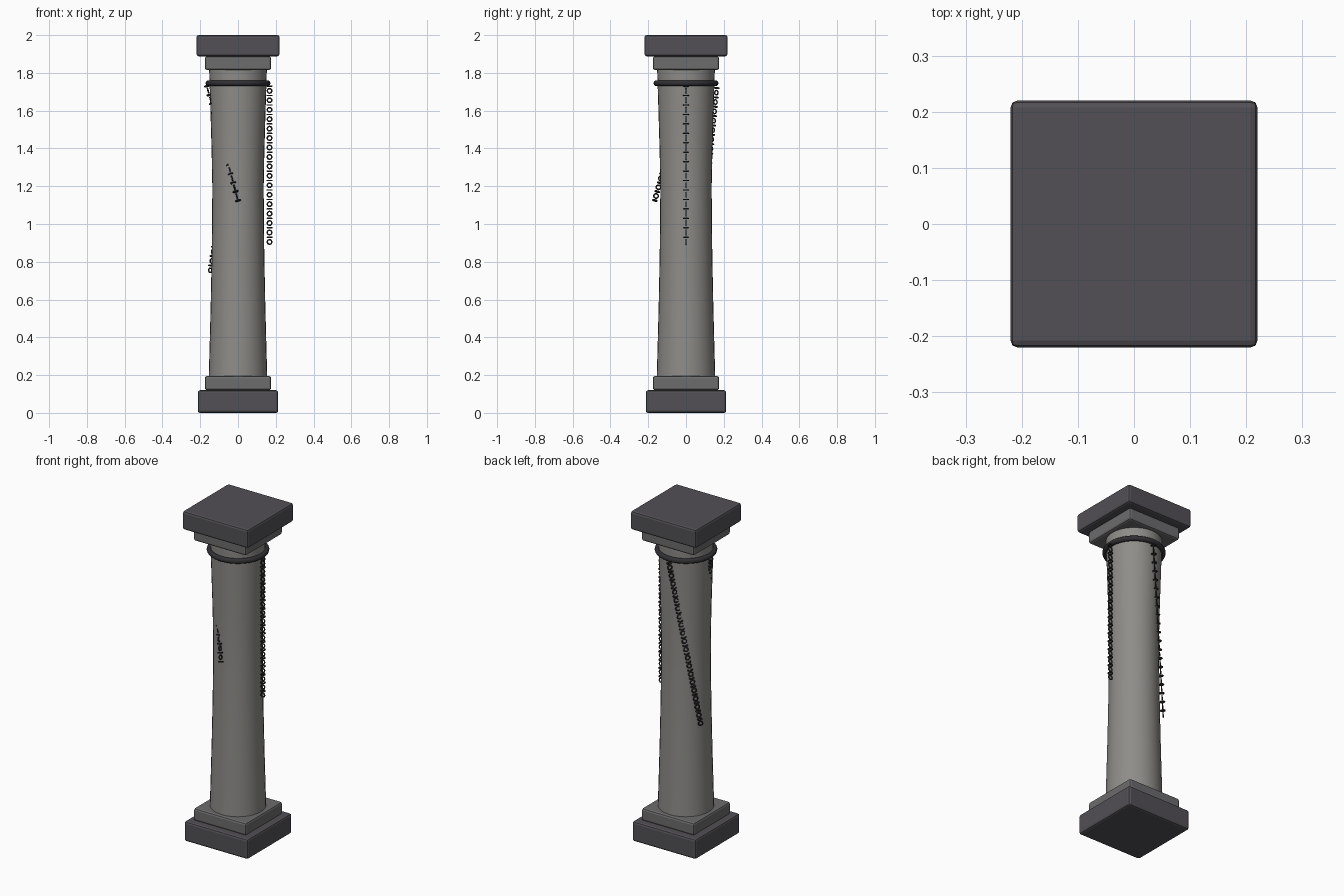
import bpy, bmesh
from math import cos, sin, pi
from mathutils import Vector

if "Cube" in bpy.data.objects:
    bpy.data.objects.remove(bpy.data.objects["Cube"])


def block(name, half, z0, z1, color):
    bpy.ops.mesh.primitive_cube_add(size=1, location=(0, 0, (z0 + z1) / 2))
    ob = bpy.context.object
    ob.name = name
    ob.scale = (2 * half, 2 * half, z1 - z0)
    bpy.ops.object.transform_apply(location=False, rotation=False, scale=True)
    bev = ob.modifiers.new("bevel", 'BEVEL')
    bev.width = 0.012
    bev.segments = 2
    ob.data.materials.append(color)


def paint(name, rgb):
    m = bpy.data.materials.new(name)
    m.diffuse_color = (*rgb, 1)
    m.use_nodes = True
    m.node_tree.nodes["Principled BSDF"].inputs["Base Color"].default_value = m.diffuse_color
    return m


def new_object(name, bm, color):
    bmesh.ops.recalc_face_normals(bm, faces=bm.faces)
    me = bpy.data.meshes.new(name)
    bm.to_mesh(me)
    bm.free()
    ob = bpy.data.objects.new(name, me)
    bpy.context.collection.objects.link(ob)
    for p in me.polygons:
        p.use_smooth = len(p.vertices) == 4
    me.materials.append(color)
    return ob


def bridge(bm, a, b):
    n = len(a)
    for i in range(n):
        bm.faces.new((a[i], a[(i + 1) % n], b[(i + 1) % n], b[i]))


def ring(bm, center, u, v, major, minor, nu, nv):
    # torus lying in the plane of u and v
    w = u.cross(v)
    loops = []
    for i in range(nu):
        a = 2 * pi * i / nu
        out = u * cos(a) + v * sin(a)
        loops.append([bm.verts.new(center + out * (major + minor * cos(2 * pi * j / nv))
                                   + w * minor * sin(2 * pi * j / nv)) for j in range(nv)])
    for i in range(nu):
        bridge(bm, loops[i], loops[(i + 1) % nu])


def chain(name, start, end, normal, color):
    # links alternate between upright and lying flat
    start, end = Vector(start), Vector(end)
    d = (end - start).normalized()
    side = Vector(normal).cross(d).normalized()
    n = d.cross(side)
    count = round((end - start).length / 0.025)
    bm = bmesh.new()
    for i in range(count + 1):
        c = start.lerp(end, i / count)
        ring(bm, c, side, n if i % 2 == 0 else d, 0.012, 0.004, 12, 6)
    new_object(name, bm, color)


dark = paint("dark_stone", (0.085, 0.08, 0.09))
mid = paint("mid_stone", (0.15, 0.15, 0.155))
pale = paint("pale_stone", (0.27, 0.265, 0.25))
iron = paint("iron", (0.03, 0.03, 0.035))

# Base and capital
block("base_plinth", 0.213, 0, 0.12, dark)
block("base_step", 0.176, 0.12, 0.195, mid)
block("capital_step", 0.176, 1.815, 1.888, mid)
block("capital_slab", 0.22, 1.888, 2.0, dark)

# Waisted shaft
profile = [(0.155, 0.185), (0.149, 0.4), (0.144, 0.6), (0.140, 0.8), (0.137, 1.0),
           (0.136, 1.2), (0.140, 1.4), (0.146, 1.6), (0.153, 1.825)]
bm = bmesh.new()
loops = [[bm.verts.new((r * cos(2 * pi * i / 32), r * sin(2 * pi * i / 32), z))
          for i in range(32)] for r, z in profile]
for a, b in zip(loops, loops[1:]):
    bridge(bm, a, b)
bm.faces.new(loops[0])
bm.faces.new(loops[-1])
new_object("shaft", bm, pale)

# Iron collar
bm = bmesh.new()
ring(bm, Vector((0, 0, 1.745)), Vector((1, 0, 0)), Vector((0, 1, 0)), 0.157, 0.015, 48, 10)
new_object("collar", bm, iron)

# Hanging chains
chain("right_chain", (0.167, 0, 1.73), (0.167, 0, 0.905), (0, 1, 0), iron)
chain("front_chain", (-0.165, 0, 1.73), (0, -0.165, 1.125), (1, 0, 0), iron)
chain("back_chain", (0, 0.163, 1.72), (-0.147, 0.07, 0.755), (0.75, -0.67, 0), iron)
